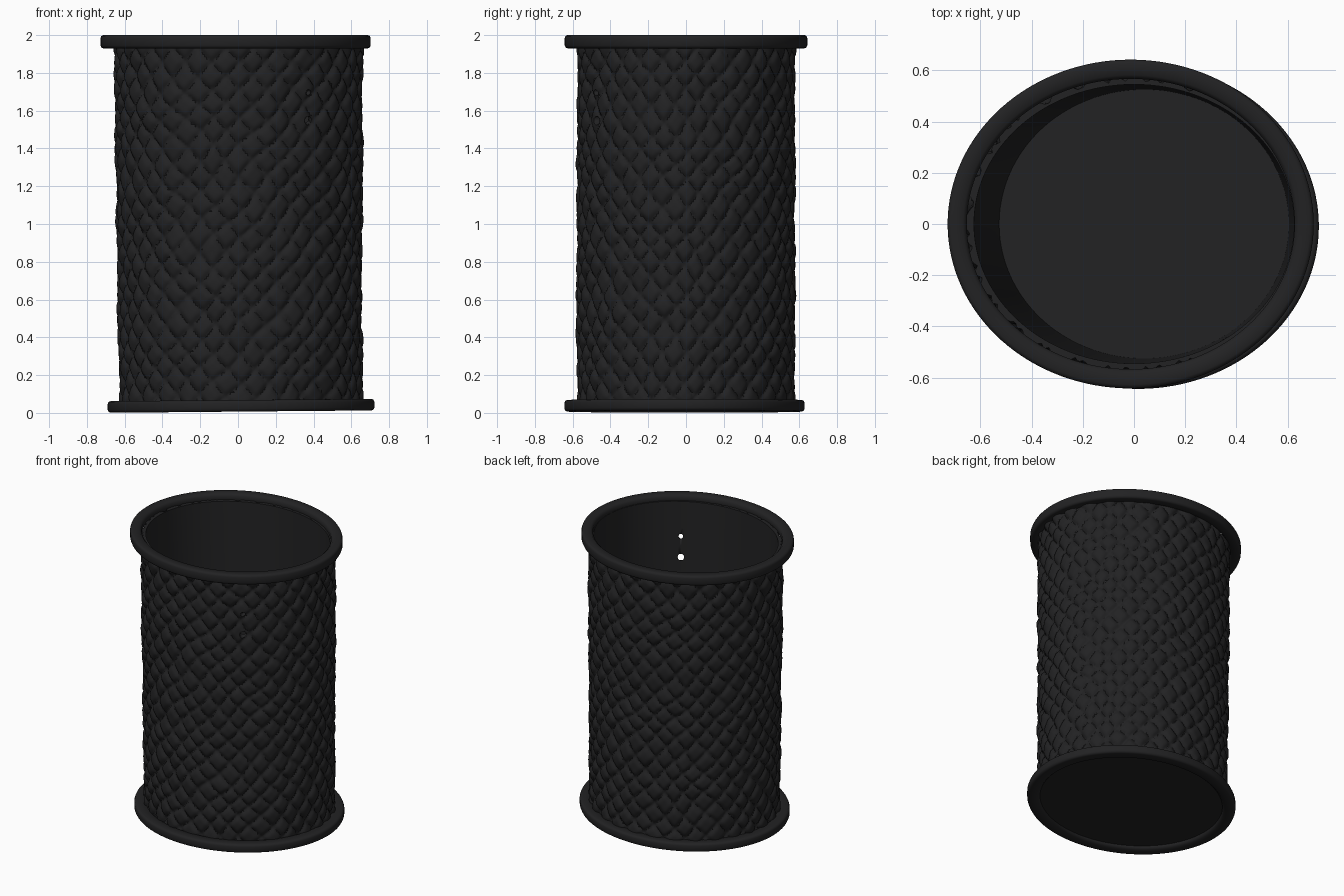
import bpy, bmesh, math
from mathutils import Vector, noise

if "Cube" in bpy.data.objects:
    bpy.data.objects.remove(bpy.data.objects["Cube"])

black = bpy.data.materials.new("soft_black")
black.diffuse_color = (0.016, 0.016, 0.017, 1)
black.use_nodes = True
black.node_tree.nodes["Principled BSDF"].inputs["Base Color"].default_value = black.diffuse_color
SEG = 360
TAU = 2 * math.pi


def finish(name, bm, angle=40):
    bmesh.ops.recalc_face_normals(bm, faces=bm.faces)
    me = bpy.data.meshes.new(name)
    bm.to_mesh(me)
    bm.free()
    ob = bpy.data.objects.new(name, me)
    bpy.context.collection.objects.link(ob)
    me.materials.append(black)
    bpy.ops.object.select_all(action='DESELECT')
    ob.select_set(True)
    bpy.context.view_layer.objects.active = ob
    bpy.ops.object.shade_smooth_by_angle(angle=math.radians(angle))
    return ob


def bridge(bm, a, b):
    n = len(a)
    for i in range(n):
        bm.faces.new((a[i], a[(i + 1) % n], b[(i + 1) % n], b[i]))


def ellipse(bm, cx, cy, rx, ry, z, n, tilt=0.0):
    return [bm.verts.new((cx + rx * math.cos(TAU * i / n), cy + ry * math.sin(TAU * i / n),
                          z + tilt * math.cos(TAU * i / n))) for i in range(n)]


# rounded oval bands at top and bottom
def rim(name, cx, cy, rx, ry, z0, z1, width, tilt):
    bm = bmesh.new()
    b = 0.015
    prof = [(-width, z0 + b), (-width + b, z0), (-b, z0), (-b * 0.3, z0 + b * 0.3), (0, z0 + b),
            (0, z1 - b), (-b * 0.3, z1 - b * 0.3), (-b, z1), (-width + b, z1), (-width, z1 - b)]
    rings = [ellipse(bm, cx, cy, rx + d, ry + d, z, 128, tilt) for d, z in prof]
    for i in range(len(rings)):
        bridge(bm, rings[i], rings[(i + 1) % len(rings)])
    finish(name, bm, 50)


rim("top_rim", -0.013, 0.0, 0.715, 0.642, 1.93, 2.0, 0.075, 0.0)
rim("bottom_rim", 0.016, -0.008, 0.706, 0.636, 0.007, 0.068, 0.085, 0.006)


# quilted diamond relief, slightly irregular
def relief(t, z):
    p = Vector((math.cos(t) * 2.2, math.sin(t) * 2.2, z * 3.2))
    u = 28 * t / TAU + 0.22 * noise.noise(p)
    v = z / 0.155 + 0.25 * noise.noise(p + Vector((9, 4, 2)))
    fa = abs((u + v) % 1 - 0.5) * 2
    fb = abs((u - v) % 1 - 0.5) * 2
    pillow = (1 - fa ** 4) * (1 - fb ** 4)
    return 0.024 * pillow - 0.022 + 0.010 * noise.noise(p * 2.5)


# woven wall: textured outside, smooth tapered inside, with two small holes
bm = bmesh.new()
rows, Z0, Z1 = 150, 0.045, 1.96
outer, inner = [], []
for j in range(rows + 1):
    z = Z0 + (Z1 - Z0) * j / rows
    k = j / rows
    ring = []
    for i in range(SEG):
        t = TAU * i / SEG
        d = relief(t, z)
        ring.append(bm.verts.new((0.015 - 0.015 * k + (0.643 + 0.017 * k + d) * math.cos(t),
                                  (0.578 + d) * math.sin(t), z)))
    outer.append(ring)
    bridge(bm, outer[j - 1], ring) if j else None
STEP = 5
for j in range(0, rows + 1, STEP):
    k = j / rows
    s = k ** 0.8
    inner.append(ellipse(bm, 0.04 - 0.04 * s, 0, 0.565 + 0.06 * s, 0.525 + 0.02 * s,
                         Z0 + (Z1 - Z0) * k, SEG))
    bridge(bm, inner[-2], inner[-1]) if j else None
bridge(bm, outer[-1], inner[-1])
bridge(bm, outer[0], inner[0])
body = finish("woven_wall", bm, 50)

# cutters for the two small holes
for n, (z, r) in enumerate([(1.70, 0.016), (1.55, 0.022)]):
    t = math.radians(-55)
    bm = bmesh.new()
    bmesh.ops.create_cone(bm, cap_ends=True, segments=12, radius1=r, radius2=r, depth=0.4)
    cut = finish("hole_cutter_%d" % n, bm)
    cut.location = (0.64 * math.cos(t), 0.57 * math.sin(t), z)
    out = Vector((math.cos(t), 1.1 * math.sin(t), -0.45))
    cut.rotation_euler = out.to_track_quat('Z', 'Y').to_euler()
    cut.hide_render = True
    cut.hide_set(True)
    m = body.modifiers.new("hole", 'BOOLEAN')
    m.object = cut
    m.operation = 'DIFFERENCE'

# floor plate
bm = bmesh.new()
low = ellipse(bm, 0.016, -0.004, 0.63, 0.565, 0.025, 128)
high = ellipse(bm, 0.016, -0.004, 0.63, 0.565, 0.06, 128)
bridge(bm, low, high)
bm.faces.new(low)
bm.faces.new(high)
finish("floor_plate", bm, 30)
